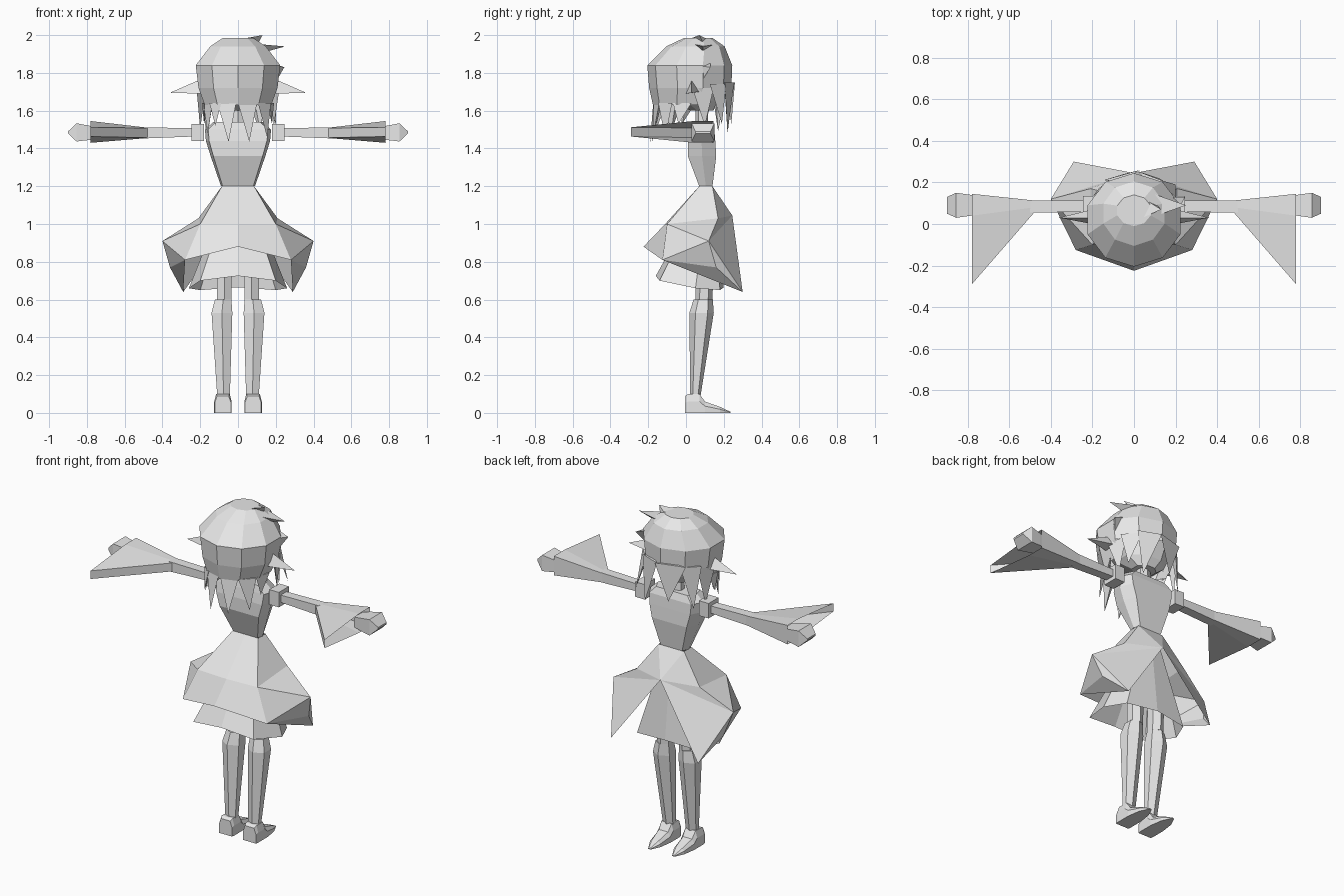
import bpy, bmesh, math
from mathutils import Vector

if "Cube" in bpy.data.objects:
    bpy.data.objects.remove(bpy.data.objects["Cube"])

grey = bpy.data.materials.new("light_grey")
grey.diffuse_color = (0.8, 0.8, 0.8, 1)
grey.use_nodes = True
grey.node_tree.nodes["Principled BSDF"].inputs["Base Color"].default_value = grey.diffuse_color


def make(name, verts, faces, mirror=False):
    """Flat-shaded mesh; optional mirrored half across x = 0."""
    me = bpy.data.meshes.new(name)
    bm = bmesh.new()
    vs = [bm.verts.new(v) for v in verts]
    for f in faces:
        bm.faces.new([vs[i] for i in f])
    if mirror:
        geo = bm.verts[:] + bm.edges[:] + bm.faces[:]
        new = bmesh.ops.duplicate(bm, geom=geo)["geom"]
        for v in new:
            if isinstance(v, bmesh.types.BMVert):
                v.co.x *= -1
        bmesh.ops.reverse_faces(bm, faces=[f for f in new if isinstance(f, bmesh.types.BMFace)])
        bmesh.ops.remove_doubles(bm, verts=bm.verts, dist=0.0005)
    bmesh.ops.recalc_face_normals(bm, faces=bm.faces)
    bm.to_mesh(me)
    bm.free()
    me.materials.append(grey)
    ob = bpy.data.objects.new(name, me)
    bpy.context.collection.objects.link(ob)
    return ob


def loft(name, rings, caps=(True, True), mirror=False, skip=()):
    """Skin rings of equal point count; skip holds (row, column) gaps."""
    n = len(rings[0])
    verts = [p for r in rings for p in r]
    faces = [(k * n + i, k * n + (i + 1) % n, (k + 1) * n + (i + 1) % n, (k + 1) * n + i)
             for k in range(len(rings) - 1) for i in range(n) if (k, i) not in skip]
    if caps[0]:
        faces.append(tuple(range(n))[::-1])
    if caps[1]:
        faces.append(tuple(range((len(rings) - 1) * n, len(rings) * n)))
    return make(name, verts, faces, mirror)


def oval(z, rx, y0, y1, n=10, cx=0.0, turn=0.0):
    cy, ry = (y0 + y1) / 2, (y1 - y0) / 2
    return [(cx + rx * math.sin(a), cy - ry * math.cos(a), z)
            for a in (2 * math.pi * i / n + turn for i in range(n))]


def chamfer(z, x, y0, y1):
    """Six-sided body section with broad front and back faces."""
    m = (y0 + y1) / 2
    return [(-x * .9, y0, z), (x * .9, y0, z), (x, m, z), (x * .8, y1, z), (-x * .8, y1, z), (-x, m, z)]


def box_x(x, y0, y1, z0, z1):
    return [(x, y0, z0), (x, y1, z0), (x, y1, z1), (x, y0, z1)]


# Torso and neck
loft("torso", [chamfer(1.20, .09, .07, .14), chamfer(1.36, .145, .01, .16), chamfer(1.44, .17, .01, .155),
               chamfer(1.50, .175, .02, .15), chamfer(1.54, .13, .03, .135)])
loft("neck", [oval(1.52, .045, .05, .12, 6), oval(1.64, .04, .05, .11, 6)])

# Arms: shoulder cuff, arm, flared sleeve and hand
loft("shoulder_cuff", [box_x(.18, .04, .135, 1.44, 1.53), box_x(.245, .04, .135, 1.44, 1.53)], mirror=True)
loft("upper_arm", [box_x(.24, .058, .113, 1.463, 1.507), box_x(.5, .055, .113, 1.453, 1.512)], mirror=True)


def sleeve_end(x, back, tip, z0, z1, d):
    return [(x, back, z0), (x, back, z1), (x, .04, z1), (x, tip, z1 - d), (x, tip, z0 + d), (x, .04, z0)]


loft("sleeve", [[(.48, .113, 1.455), (.48, .113, 1.51), (.48, .08, 1.51), (.48, .055, 1.508),
                 (.48, .055, 1.457), (.48, .08, 1.455)],
                sleeve_end(.78, .145, -.29, 1.43, 1.545, .033)], caps=(False, False), mirror=True)
loft("hand", [box_x(.74, .05, .13, 1.45, 1.51), box_x(.785, .04, .14, 1.445, 1.52), box_x(.855, .03, .15, 1.437, 1.533),
              box_x(.9, .05, .13, 1.48, 1.49)], mirror=True)

# Overskirt: right half, split at the back into two pointed flaps
pts = [(0, .07, 1.2), (.085, .07, 1.2), (.085, .14, 1.2), (0, .14, 1.2),       # 0-3 waist
       (0, -.11, 1.0), (.2, -.10, 1.0), (.21, .17, 1.03), (0, .245, 1.045),    # 4-7 hip
       (0, -.225, .88), (.28, -.125, .81), (.4, .12, .91), (.36, .16, .77),    # 8-11 rim
       (.29, .3, .64)]                                                         # 12 flap tip
make("overskirt", pts, [(0, 1, 5, 4), (1, 2, 6, 5), (2, 3, 7), (2, 7, 6), (4, 5, 9, 8), (5, 10, 9), (5, 6, 10),
                        (6, 7, 10), (7, 12, 10), (10, 12, 11), (9, 10, 11), (9, 11, 12)], mirror=True)

# Underskirt: open cone with an uneven hem
hem = [(0, -.16, .725), (.2, -.14, .70), (.26, .05, .66), (.2, .18, .65), (0, .2, .665),
       (-.2, .18, .65), (-.26, .05, .66), (-.2, -.14, .70)]
loft("underskirt", [[(x * .3, .105 + (y - .02) * .25, 1.12) for x, y, z in hem], hem], caps=(True, False))


# Legs: ridge-fronted sections, and shoes
def leg_ring(z, x0, x1, y0, y1):
    return oval(z, (x1 - x0) / 2 / .866, y0, y1, 6, (x0 + x1) / 2)


loft("thigh", [leg_ring(.60, .035, .11, .05, .14), leg_ring(.9, .03, .115, .05, .15)], mirror=True)
loft("shin", [leg_ring(.09, .043, .11, .022, .077), leg_ring(.53, .03, .14, .018, .147),
              leg_ring(.60, .035, .122, .04, .142)], mirror=True)


def shoe_ring(y, w, z1, top):
    return [(.08 - w, y, 0), (.08 + w, y, 0), (.08 + w, y, z1 * .6), (.08 + top, y, z1),
            (.08 - top, y, z1), (.08 - w, y, z1 * .6)]


loft("shoe", [shoe_ring(-.005, .043, .09, .03), shoe_ring(.012, .046, .1, .036), shoe_ring(.072, .046, .1, .034),
              shoe_ring(.1, .046, .06, .03), shoe_ring(.18, .034, .032, .02), shoe_ring(.235, .008, .006, .004)],
     mirror=True)

# Head under the hair
loft("head", [oval(1.60, .07, .02, .15, 8, turn=math.pi / 8), oval(1.65, .14, -.08, .175, 8, turn=math.pi / 8),
              oval(1.74, .19, -.13, .19, 8, turn=math.pi / 8), oval(1.86, .18, -.12, .18, 8, turn=math.pi / 8)])

# Hair cap, open around the face
cap = [oval(1.985, .085, -.01, .14), oval(1.94, .155, -.105, .205), oval(1.84, .235, -.205, .245),
       oval(1.72, .22, -.195, .24), oval(1.63, .185, -.175, .19)]
loft("hair_cap", cap, caps=(True, False), skip={(3, i) for i in (3, 4, 5, 6)})


# Hair locks: base centre, half width, tip
def lock(name, base, half, tip, depth=.03):
    b, t = Vector(base), Vector(tip)
    out = Vector((b.x, b.y - .02, 0)).normalized()
    side = Vector((-out.y, out.x, 0)) * half
    make(name, [b - side, b + side, b - out * depth, t], [(0, 1, 3), (1, 2, 3), (2, 0, 3), (0, 2, 1)])


back_locks = [((-.16, -.07, 1.64), .05, (-.16, -.08, 1.48)), ((-.06, -.155, 1.65), .055, (-.05, -.19, 1.435)),
              ((.05, -.155, 1.65), .055, (.06, -.18, 1.435)), ((.14, -.11, 1.64), .05, (.155, -.11, 1.455)),
              ((-.12, -.13, 1.64), .04, (-.12, -.15, 1.52)), ((.18, -.02, 1.64), .05, (.18, -.04, 1.53)),
              ((-.185, .0, 1.64), .05, (-.18, -.02, 1.53))]
bangs = [((-.06, .235, 1.75), .09, (-.05, .24, 1.53)), ((.08, .23, 1.75), .07, (.12, .22, 1.48)),
         ((.16, .17, 1.74), .06, (.2, .19, 1.53)), ((-.155, .175, 1.74), .06, (-.17, .17, 1.49)),
         ((.2, .09, 1.72), .06, (.19, .1, 1.52)), ((-.2, .09, 1.72), .06, (-.2, .1, 1.50))]
for i, l in enumerate(back_locks):
    lock(f"back_lock_{i + 1}", *l)
for i, l in enumerate(bangs):
    lock(f"bang_{i + 1}", *l)

# Crown tufts and a side tuft
for i, (a, b, c, tip) in enumerate([
        ((.02, .02, 1.98), (.0, .15, 1.96), (.1, .1, 1.94), (.13, .07, 2.0)),
        ((.08, .03, 1.955), (.08, .15, 1.95), (.14, .09, 1.91), (.25, .09, 1.94)),
        ((.2, .04, 1.84), (.19, .13, 1.85), (.2, .08, 1.75), (.245, .13, 1.83))]):
    make(f"tuft_{i + 1}", [a, b, c, tip], [(0, 1, 3), (1, 2, 3), (2, 0, 3), (0, 2, 1)])

# Pointed ears
make("ear", [(.2, .0, 1.69), (.2, .07, 1.70), (.2, .03, 1.765), (.36, .03, 1.695)],
     [(0, 1, 3), (1, 2, 3), (2, 0, 3), (0, 2, 1)], mirror=True)
